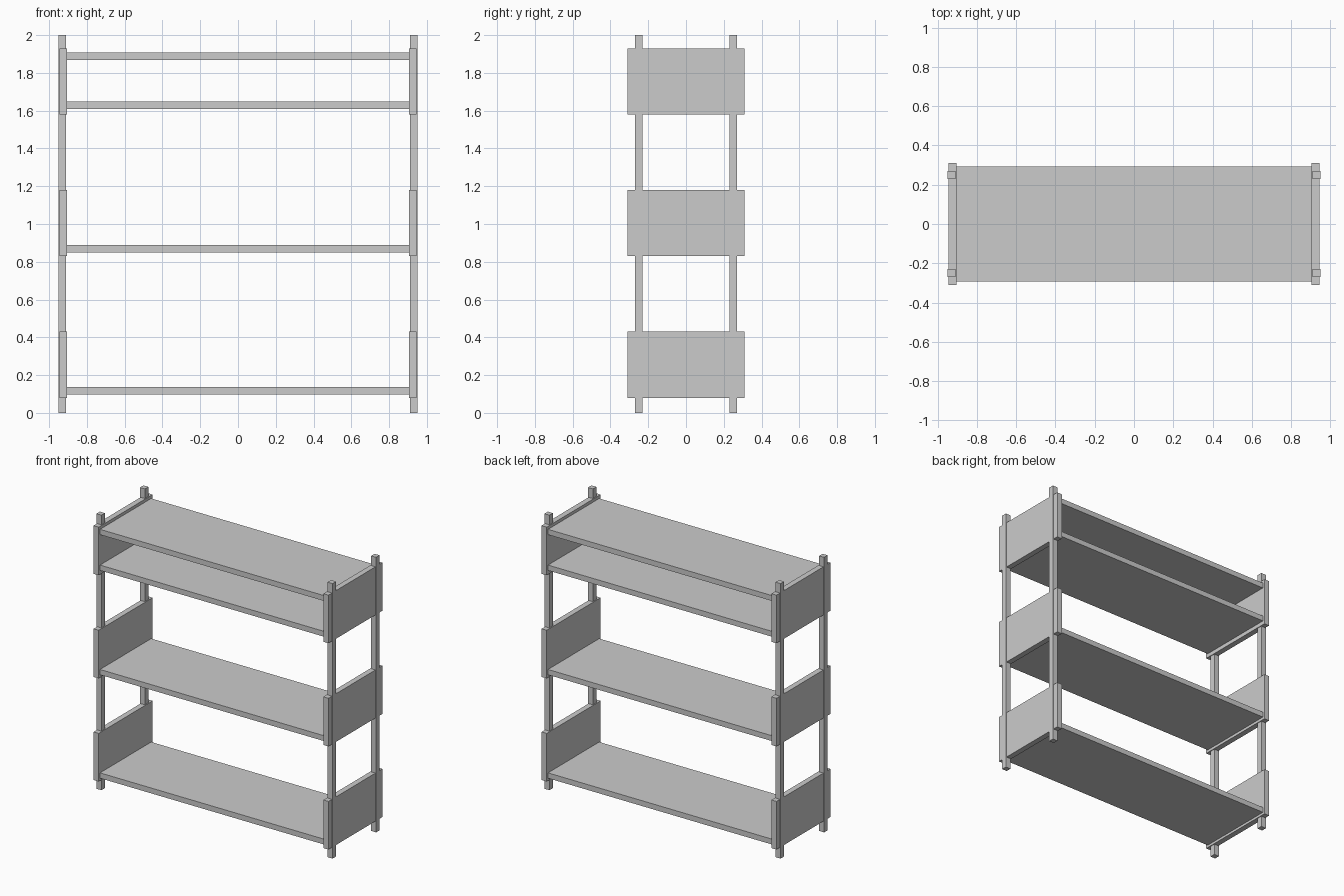
import bpy
import bmesh

if "Cube" in bpy.data.objects:
    bpy.data.objects.remove(bpy.data.objects["Cube"])


def box(name, x, y, z):
    """Box spanning the given (min, max) pairs."""
    bm = bmesh.new()
    bmesh.ops.create_cube(bm, size=1)
    for v in bm.verts:
        v.co = [r[0] if c < 0 else r[1] for c, r in zip(v.co, (x, y, z))]
    mesh = bpy.data.meshes.new(name)
    bm.to_mesh(mesh)
    bm.free()
    obj = bpy.data.objects.new(name, mesh)
    bpy.context.collection.objects.link(obj)
    return obj


def span(a, b, side):
    """Mirror a (min, max) pair to the given side of zero."""
    return tuple(sorted((a * side, b * side)))


SIDES = (("left", -1), ("right", 1))

# Four full-height posts, slightly proud of the side panels
for side_name, sx in SIDES:
    for depth_name, sy in (("front", -1), ("back", 1)):
        box(f"{depth_name}_{side_name}_post",
            span(0.91, 0.95, sx), span(0.23, 0.27, sy), (0, 2))

# Side panels at three levels
for level, z in (("lower", 0.08), ("middle", 0.83), ("upper", 1.58)):
    for side_name, sx in SIDES:
        box(f"{level}_{side_name}_panel",
            span(0.904, 0.945, sx), (-0.31, 0.31), (z, z + 0.35))

# Shelves between the panels, the upper bay having a top board too
for name, z in (("lower_shelf", 0.098), ("middle_shelf", 0.85),
                ("upper_shelf", 1.609), ("top_board", 1.869)):
    box(name, (-0.904, 0.904), (-0.294, 0.294), (z, z + 0.039))
